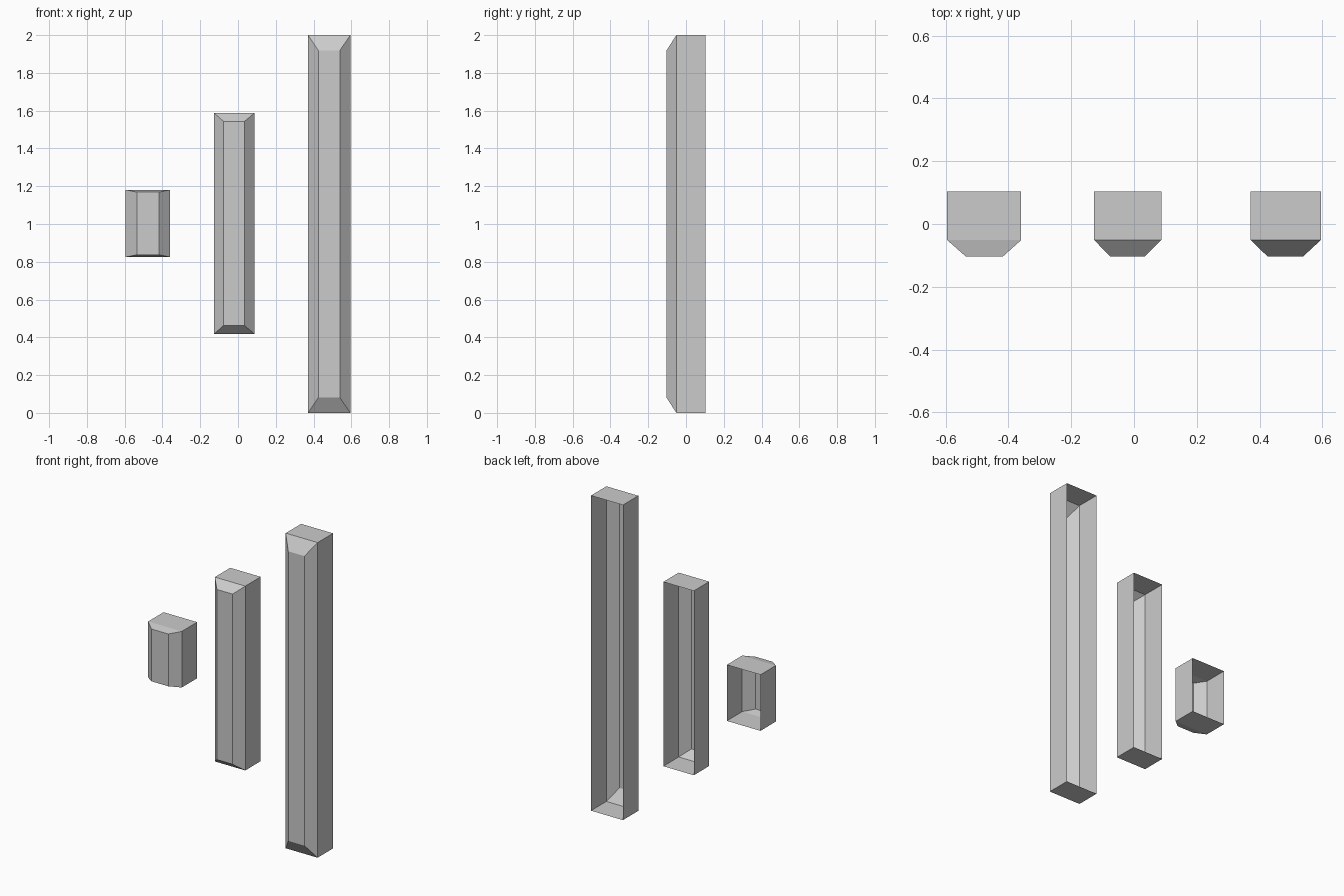
import bpy, bmesh

if "Cube" in bpy.data.objects:
    bpy.data.objects.remove(bpy.data.objects["Cube"])

BACK, RIM, FRONT = 0.103, -0.051, -0.103


def open_case(name, x0, x1, fx0, fx1, half_h, front_half_h, zc=1.0):
    """Thin shell open at the back, with a chamfered front panel."""
    bm = bmesh.new()

    def ring(a, b, h, y):
        return [bm.verts.new((x, y, zc + z))
                for x, z in ((a, -h), (b, -h), (b, h), (a, h))]

    rings = [ring(x0, x1, half_h, BACK),
             ring(x0, x1, half_h, RIM),
             ring(fx0, fx1, front_half_h, FRONT)]
    # side walls, then chamfers
    for r, s in zip(rings, rings[1:]):
        for i in range(4):
            j = (i + 1) % 4
            bm.faces.new((r[i], r[j], s[j], s[i]))
    # front panel
    bm.faces.new(rings[-1])
    bmesh.ops.recalc_face_normals(bm, faces=bm.faces)
    # make sure the front panel faces -y
    bm.normal_update()
    bm.faces.ensure_lookup_table()
    if bm.faces[-1].normal.y > 0:
        bmesh.ops.reverse_faces(bm, faces=bm.faces)
    mesh = bpy.data.meshes.new(name)
    bm.to_mesh(mesh)
    bm.free()
    obj = bpy.data.objects.new(name, mesh)
    bpy.context.collection.objects.link(obj)


# short, medium and tall cases, left to right
open_case("short_case", -0.595, -0.359, -0.536, -0.417, 0.178, 0.166, 1.003)
open_case("medium_case", -0.127, 0.087, -0.076, 0.034, 0.585, 0.540, 1.003)
open_case("tall_case", 0.371, 0.595, 0.425, 0.539, 1.0, 0.919)
